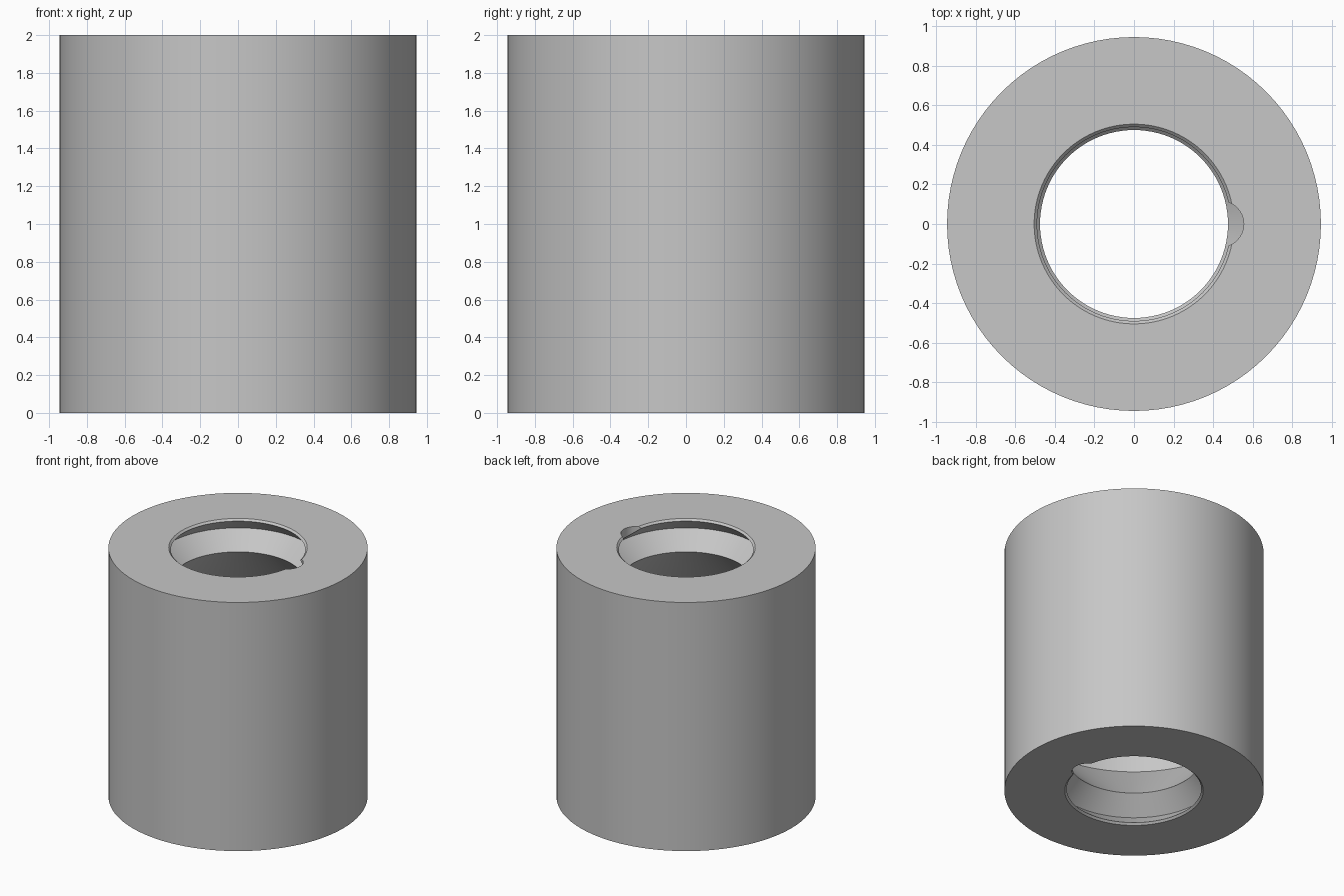
import bpy, bmesh, math

cube = bpy.data.objects.get("Cube")
if cube:
    bpy.data.objects.remove(cube, do_unlink=True)

HEIGHT = 2.0
SIDES = 96

grey = bpy.data.materials.new("plain grey")
grey.use_nodes = True
grey.diffuse_color = (0.57, 0.57, 0.57, 1)
grey.node_tree.nodes["Principled BSDF"].inputs["Base Color"].default_value = grey.diffuse_color


def add_object(name, bm):
    bmesh.ops.recalc_face_normals(bm, faces=bm.faces)
    mesh = bpy.data.meshes.new(name)
    bm.to_mesh(mesh)
    bm.free()
    obj = bpy.data.objects.new(name, mesh)
    bpy.context.collection.objects.link(obj)
    obj.data.materials.append(grey)
    return obj


def revolve(name, profile):
    """Turn a closed (radius, height) profile about the z axis."""
    bm = bmesh.new()
    rings = []
    for i in range(SIDES):
        a = 2 * math.pi * i / SIDES
        rings.append([bm.verts.new((r * math.cos(a), r * math.sin(a), z))
                      for r, z in profile])
    n = len(profile)
    for i in range(SIDES):
        here, after = rings[i], rings[(i + 1) % SIDES]
        for j in range(n):
            k = (j + 1) % n
            bm.faces.new((here[j], after[j], after[k], here[k]))
    return add_object(name, bm)


# Half of the bore: chamfer, V groove, lip, then the wide inner chamber
bore = [(0.505, 0), (0.49, 0.015), (0.61, 0.125), (0.475, 0.255), (0.85, 0.65)]
profile = [(0.945, HEIGHT), (0.945, 0)] + bore
profile += [(r, HEIGHT - z) for r, z in reversed(bore)]
sleeve = revolve("hollow_sleeve", profile)

# Rounded notch through the rim at each end
for end, z in (("top", HEIGHT), ("bottom", 0)):
    bm = bmesh.new()
    bmesh.ops.create_cone(bm, cap_ends=True, segments=32, radius1=0.117,
                          radius2=0.117, depth=0.2)
    bmesh.ops.translate(bm, verts=bm.verts, vec=(0.438, 0, z))
    cutter = add_object(end + "_notch_cutter", bm)
    cutter.hide_render = True
    cut = sleeve.modifiers.new(end + " notch", "BOOLEAN")
    cut.operation = "DIFFERENCE"
    cut.solver = "EXACT"
    cut.object = cutter
    bpy.context.view_layer.objects.active = sleeve
    bpy.ops.object.modifier_apply(modifier=cut.name)
    bpy.data.objects.remove(cutter, do_unlink=True)

# Smooth round walls with crisp rims
bpy.ops.object.select_all(action="DESELECT")
sleeve.select_set(True)
bpy.context.view_layer.objects.active = sleeve
bpy.ops.object.shade_smooth_by_angle(angle=math.radians(30))
